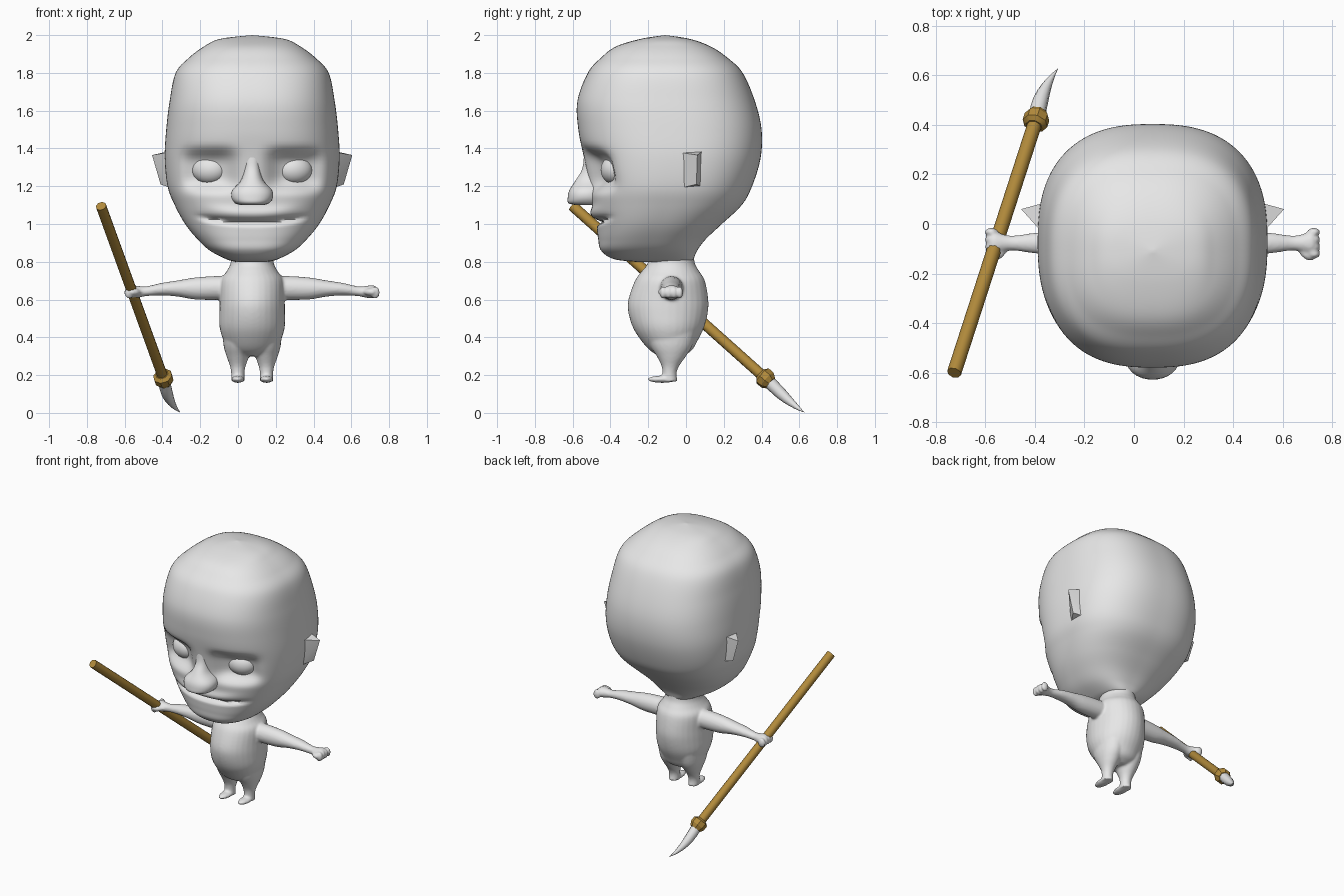
import bpy, bmesh
from math import cos, sin, pi, exp, radians
from mathutils import Vector, Matrix

if "Cube" in bpy.data.objects:
    bpy.data.objects.remove(bpy.data.objects["Cube"], do_unlink=True)

CX = 0.075  # the figure's own mid plane; the spear shifts the overall centre


def material(name, rgb):
    m = bpy.data.materials.new(name)
    m.use_nodes = True
    m.diffuse_color = (*rgb, 1)
    m.node_tree.nodes["Principled BSDF"].inputs["Base Color"].default_value = (*rgb, 1)
    return m


GREY = material("pale_grey", (0.8, 0.8, 0.8))
WOOD = material("golden_wood", (0.45, 0.26, 0.045))


def refine(rows, steps):
    """Catmull-Rom interpolation of profile rows."""
    out = []
    for i in range(len(rows) - 1):
        quad = [rows[min(max(k, 0), len(rows) - 1)] for k in range(i - 1, i + 3)]
        for j in range(steps):
            t = j / steps
            out.append([0.5 * (2 * b + (c - a) * t + (2 * a - 5 * b + 4 * c - d) * t * t
                               + (3 * b - a - 3 * c + d) * t ** 3)
                        for a, b, c, d in zip(*quad)])
    return out + [list(rows[-1])]


def loft(bm, rows, place, segs=24, n=2.0, steps=4):
    """Rows of (t, half width, low edge, high edge) become superellipse rings."""
    rings = []
    for t, w, lo, hi in refine(rows, steps) if steps > 1 else rows:
        ring = []
        for k in range(segs):
            a = 2 * pi * k / segs
            r = (abs(cos(a)) ** n + abs(sin(a)) ** n) ** (-1 / n)
            ring.append(bm.verts.new(place(t, w * r * cos(a),
                                           (lo + hi) / 2 + (hi - lo) / 2 * r * sin(a))))
        rings.append(ring)
    for a, b in zip(rings, rings[1:]):
        for k in range(segs):
            j = (k + 1) % segs
            bm.faces.new((a[k], a[j], b[j], b[k]))
    bm.faces.new(rings[0])
    bm.faces.new(rings[-1])


def ball(bm, centre, radii, turn=0.0, segs=20):
    m = Matrix.Translation(centre) @ Matrix.Rotation(turn, 4, 'Z') @ Matrix.Diagonal((*radii, 1))
    bmesh.ops.create_uvsphere(bm, u_segments=segs, v_segments=segs // 2 + 2, radius=1, matrix=m)


def finish(bm, name, mat, angle=40):
    bmesh.ops.remove_doubles(bm, verts=bm.verts, dist=1e-5)
    bmesh.ops.recalc_face_normals(bm, faces=bm.faces)
    me = bpy.data.meshes.new(name)
    bm.to_mesh(me)
    bm.free()
    me.materials.append(mat)
    ob = bpy.data.objects.new(name, me)
    bpy.context.collection.objects.link(ob)
    bpy.ops.object.select_all(action='DESELECT')
    ob.select_set(True)
    bpy.context.view_layer.objects.active = ob
    bpy.ops.object.shade_smooth_by_angle(angle=radians(angle))
    return ob


def upright(cx):
    return lambda t, u, v: Vector((cx + u, v, t))


# Head: egg-shaped loft with sculpted eye sockets, lips and mouth crease
def sculpted(t, u, v):
    y = v
    if v < -0.15:
        dx = abs(u) - 0.225
        y += 0.08 * exp(-(dx / 0.135) ** 4 - ((t - 1.285) / 0.1) ** 4)
        mouth = 1.01 + 0.025 * (u / 0.27) ** 2
        y += 0.035 * exp(-((t - mouth) / 0.014) ** 2 - (u / 0.27) ** 8)
        y -= 0.02 * exp(-((t - mouth - 0.045) / 0.03) ** 2 - (u / 0.22) ** 4)
    return Vector((CX + u, y, t))


bm = bmesh.new()
loft(bm, [(2.0, 0, -.11, -.11), (1.98, .17, -.24, .02), (1.94, .255, -.37, .13),
          (1.88, .335, -.45, .22), (1.8, .405, -.52, .3), (1.65, .437, -.575, .365),
          (1.5, .455, -.57, .4), (1.35, .463, -.54, .395), (1.2, .448, -.51, .35),
          (1.1, .41, -.495, .295), (1.0, .355, -.475, .19), (.92, .29, -.465, .105),
          (.86, .225, -.45, .06), (.815, .14, -.385, .04), (.8, .09, -.27, .03)],
     sculpted, segs=128, n=2.55, steps=8)
finish(bm, "head", GREY, 60)

# Nose: narrow bridge widening to a broad tip
bm = bmesh.new()
loft(bm, [(1.42, .06, -.535, -.42), (1.36, .05, -.54, -.42), (1.29, .045, -.55, -.42),
          (1.23, .06, -.585, -.42), (1.18, .105, -.617, -.42), (1.14, .11, -.626, -.42),
          (1.11, .09, -.622, -.42), (1.1, .06, -.58, -.42)], upright(CX), segs=32, n=2.3)
finish(bm, "nose", GREY, 50)

# Eyes and ears
for s, side in ((1, "left"), (-1, "right")):
    bm = bmesh.new()
    ball(bm, (CX + s * 0.225, -0.38, 1.287), (0.095, 0.07, 0.076), s * radians(15), 28)
    finish(bm, side + "_eye", GREY, 60)

    bm = bmesh.new()
    for x, y, z in ((.44, -.04, 1.38), (.43, -.03, 1.19), (.53, .06, 1.365),
                    (.485, .055, 1.21), (.42, .09, 1.39), (.42, .08, 1.2)):
        bm.verts.new((CX + s * x, y, z))
    bmesh.ops.convex_hull(bm, input=bm.verts)
    finish(bm, side + "_ear", GREY, 25)

# Body: torso, legs, feet, arms and fists fused into one skin
bm = bmesh.new()
loft(bm, [(.9, .11, -.2, .04), (.8, .113, -.2, .045), (.75, .135, -.235, .07),
          (.7, .168, -.27, .1), (.6, .172, -.305, .118), (.53, .174, -.305, .115),
          (.45, .172, -.28, .095), (.38, .15, -.235, .06), (.33, .12, -.19, .03),
          (.3, .06, -.14, -.02)], upright(CX), segs=32)
for s in (-1, 1):
    loft(bm, [(.46, .085, -.22, .06), (.36, .076, -.19, .035), (.3, .06, -.155, 0),
              (.25, .042, -.13, -.035), (.21, .035, -.125, -.05), (.167, .036, -.13, -.045)],
         upright(CX + s * 0.076))
    ball(bm, (CX + s * 0.076, -0.125, 0.178), (0.036, 0.08, 0.019))

    def along_arm(t, u, v, s=s):
        return Vector((CX + s * t, -0.077 + u, v))
    loft(bm, [(.1, .065, .6, .72), (.175, .062, .598, .725), (.3, .056, .6, .717),
              (.39, .049, .615, .702), (.48, .041, .622, .688), (.56, .03, .618, .67),
              (.6, .035, .61, .672), (.64, .048, .606, .676), (.66, .035, .615, .665)],
         along_arm)
    for k in range(4):
        ball(bm, (CX + s * 0.65, -0.032 - 0.03 * k, 0.637), (0.027, 0.017, 0.033), 0, 12)
    ball(bm, (CX + s * 0.62, -0.125, 0.64), (0.035, 0.017, 0.018), s * -0.6, 12)
body = finish(bm, "body", GREY, 60)
skin = body.modifiers.new("fuse", 'REMESH')
skin.mode = 'VOXEL'
skin.voxel_size = 0.008
skin.use_smooth_shade = True
relax = body.modifiers.new("relax", 'SMOOTH')
relax.factor = 0.5
relax.iterations = 4

# Spear: octagonal shaft, collar and curved point
butt, end = Vector((-.725, -.6, 1.095)), Vector((-.39, .435, .17))
axis = end - butt
turn = axis.to_track_quat('Z', 'Y')
length = axis.length


def along_shaft(t, u, v):
    return butt + turn @ Vector((u, v, t))


def round_rows(*pairs):
    return [(t, r, -r, r) for t, r in pairs]


bm = bmesh.new()
loft(bm, round_rows((0, .029), (length, .029)), along_shaft, segs=8, steps=1)
finish(bm, "spear_shaft", WOOD, 50)

bm = bmesh.new()
loft(bm, round_rows((length - .055, .034), (length - .04, .052), (length - .005, .052),
                    (length + .02, .036)), along_shaft, segs=8, steps=1)
finish(bm, "spear_collar", WOOD, 30)

root, bend, tip = Vector((-.39, .44, .165)), Vector((-.372, .55, .05)), Vector((-.305, .628, .002))


def along_point(t, u, v):
    centre = root.lerp(bend, t).lerp(bend.lerp(tip, t), t)
    return centre + turn @ Vector((u, v, 0))


bm = bmesh.new()
loft(bm, round_rows((0, .034), (.3, .031), (.6, .02), (.85, .008), (1, 0)),
     along_point, segs=10, steps=2)
finish(bm, "spear_point", GREY, 50)
